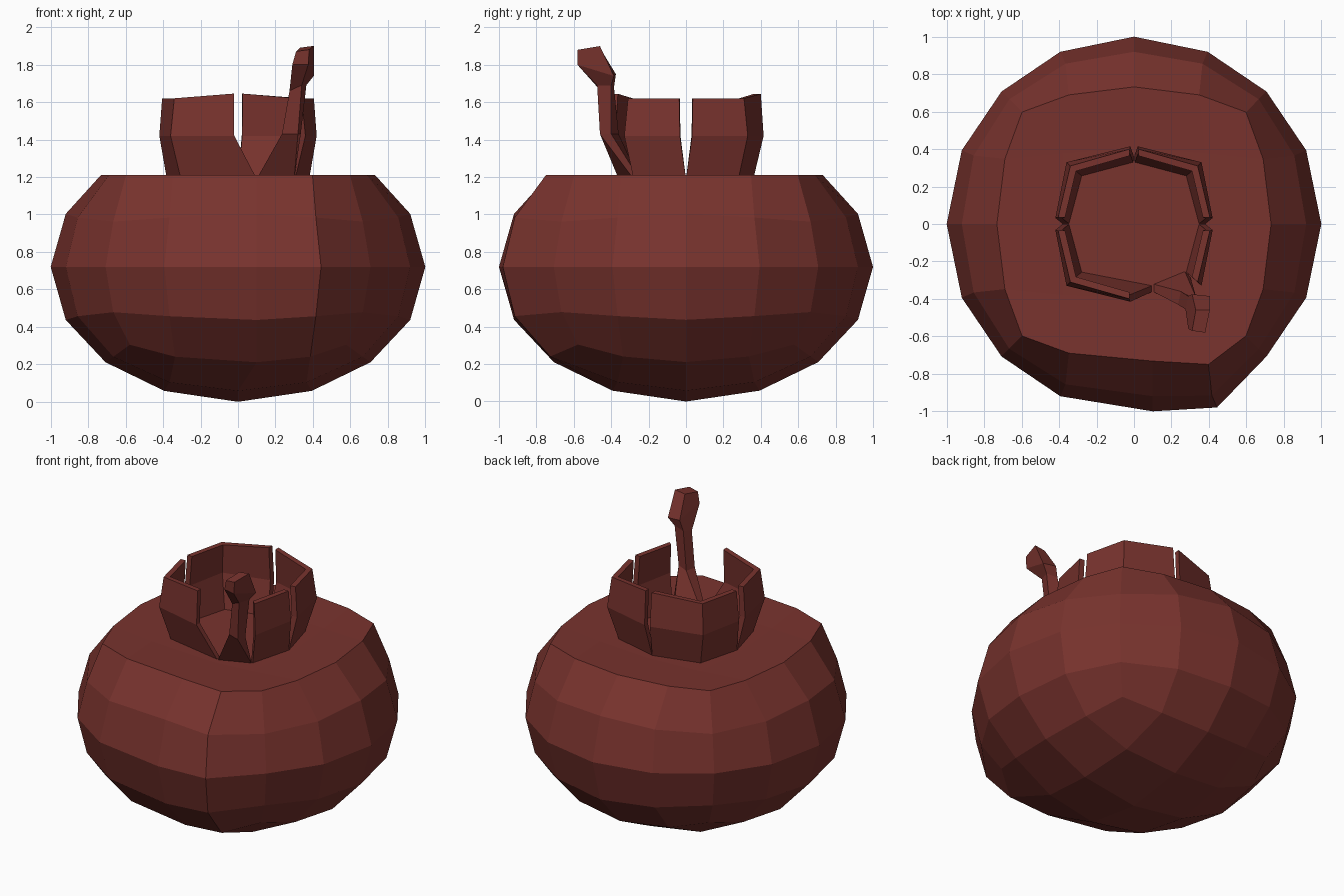
import bpy, bmesh
from mathutils import Vector

if "Cube" in bpy.data.objects:
    bpy.data.objects.remove(bpy.data.objects["Cube"])

mat = bpy.data.materials.new("dark_red")
mat.diffuse_color = (0.19, 0.033, 0.027, 1)
mat.use_nodes = True
mat.node_tree.nodes["Principled BSDF"].inputs["Base Color"].default_value = mat.diffuse_color


def loft(name, rings):
    """Closed solid through rings of equal point count."""
    bm = bmesh.new()
    loops = [[bm.verts.new(p) for p in r] for r in rings]
    n = len(loops[0])
    for a, b in zip(loops, loops[1:]):
        for i in range(n):
            j = (i + 1) % n
            bm.faces.new((a[i], a[j], b[j], b[i]))
    if n == 4:
        bm.faces.new(loops[0][::-1])
        bm.faces.new(loops[-1])
    else:  # L-shaped panel: outer a,b,c then inner c,b,a
        for l in (loops[0], loops[-1]):
            bm.faces.new((l[0], l[1], l[4], l[5]))
            bm.faces.new((l[1], l[2], l[3], l[4]))
    bmesh.ops.recalc_face_normals(bm, faces=bm.faces)
    me = bpy.data.meshes.new(name)
    bm.to_mesh(me)
    bm.free()
    me.materials.append(mat)
    ob = bpy.data.objects.new(name, me)
    bpy.context.collection.objects.link(ob)
    return ob


# Body: squashed cube-sphere with a flat top and a bulging front right
bpy.ops.mesh.primitive_cube_add(size=2)
body = bpy.context.object
body.name = "round_body"
sub = body.modifiers.new("round", 'SUBSURF')
sub.levels = 2
sub.use_limit_surface = False
bpy.ops.object.modifier_apply(modifier="round")
for v in body.data.vertices:
    x, y, z = v.co.normalized()
    top = z > max(abs(x), abs(y)) - 0.01
    if top:
        x, y = x * 1.035, y * 1.035
    if y < -0.38 and z > -0.8:
        if abs(x) < 0.05:
            x += 0.1
        elif 0.2 < x < 0.5:
            x, y = x + 0.05, y - 0.06
    v.co = (x, y, 1.21 if top else 0.72 + 0.72 * z)
    if top and max(abs(x), abs(y)) < 0.5:
        v.co.z = 1.2
body.data.materials.append(mat)
for p in body.data.polygons:
    p.use_smooth = False

# Crown panels: (z, reach along x axis, corner x, corner y, reach along y axis, gap)
LEVELS = [(1.19, 0.38, 0.305, 0.28, 0.36, 0.0),
          (1.42, 0.42, 0.36, 0.33, 0.415, 0.025),
          (1.62, 0.405, 0.34, 0.31, 0.40, 0.028)]


def panel(name, sx, sy, half=False, base_x=0.0):
    rings = []
    for i, (z, ax, cx, cy, ay, gap) in enumerate(LEVELS):
        side = (ax, gap * 1.3, z)
        corner = (cx, cy, z)
        front = (gap * 0.8, ay, z + (0.025 if i == 2 else 0))
        outer = [side, corner] if half else [side, corner, front]
        inner = [(x * 0.91 + (0.004 if x < 0.1 else 0), y * 0.91, pz)
                 for x, y, pz in outer]
        ring = [Vector((x * sx, y * sy, pz)) for x, y, pz in outer + inner[::-1]]
        if i == 0 and base_x:  # base of the torn front gap leans to the right
            ring[2].x = ring[3].x = base_x
        rings.append(ring)
    return loft(name, rings)


panel("crown_back_right", 1, 1)
panel("crown_back_left", -1, 1)
panel("crown_front_left", -1, -1, base_x=0.1)
panel("crown_front_right", 1, -1, half=True)

# Stem: wedge at the crown rising into a bent knob
loft("stem", [
    [(0.10, -0.36, 1.19), (0.30, -0.28, 1.19), (0.27, -0.25, 1.19), (0.10, -0.32, 1.19)],
    [(0.235, -0.43, 1.43), (0.32, -0.46, 1.43), (0.335, -0.40, 1.43), (0.25, -0.36, 1.43)],
    [(0.275, -0.455, 1.66), (0.34, -0.475, 1.69), (0.365, -0.40, 1.69), (0.29, -0.385, 1.68)],
    [(0.29, -0.56, 1.80), (0.375, -0.58, 1.80), (0.405, -0.385, 1.74), (0.31, -0.375, 1.75)],
    [(0.31, -0.57, 1.87), (0.38, -0.58, 1.88), (0.405, -0.46, 1.90), (0.33, -0.46, 1.89)],
])
